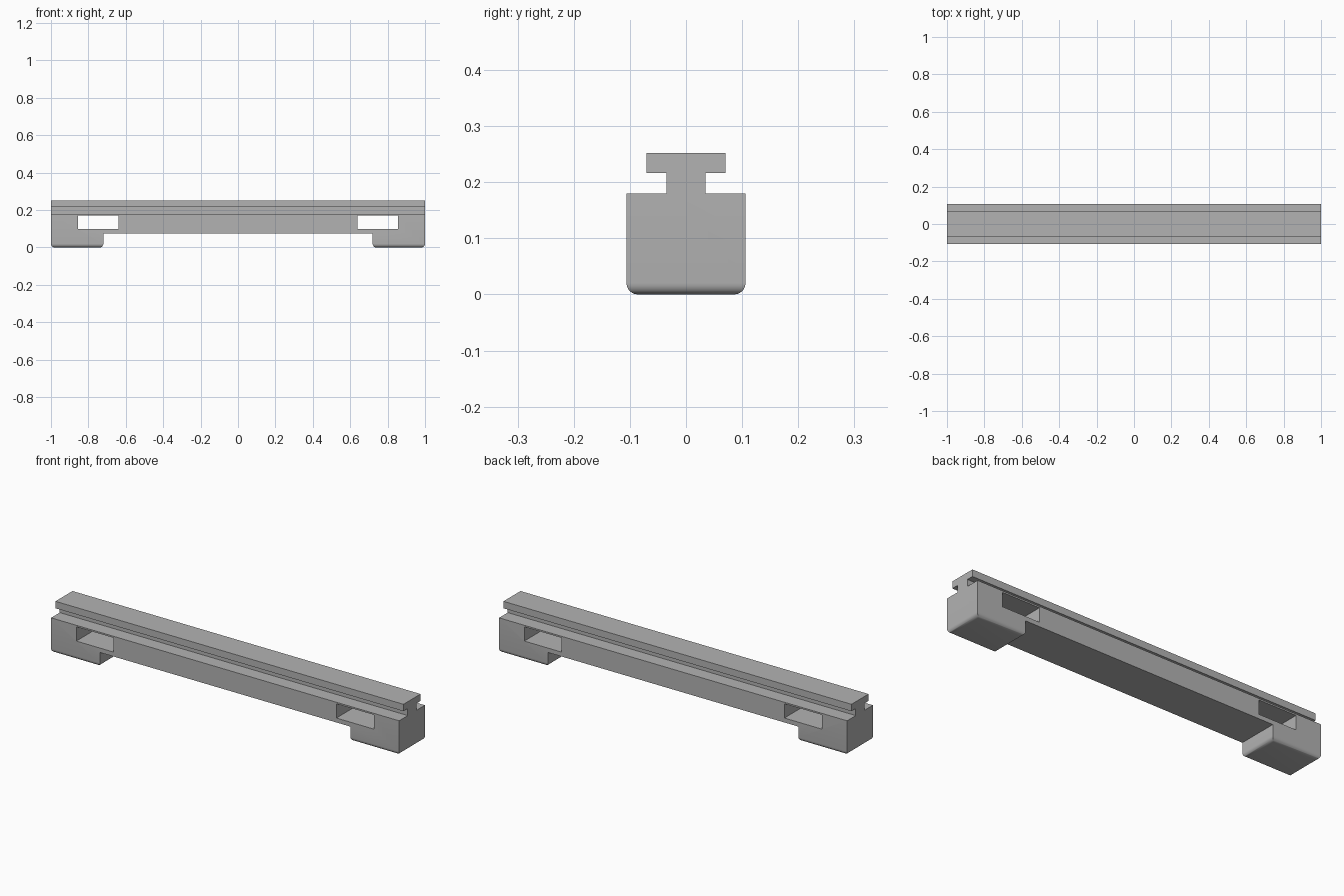
import bpy, bmesh
from mathutils import Vector

if "Cube" in bpy.data.objects:
    bpy.data.objects.remove(bpy.data.objects["Cube"])

grey = bpy.data.materials.new("mid grey")
grey.use_nodes = True
grey.diffuse_color = (0.45, 0.45, 0.45, 1)
grey.node_tree.nodes["Principled BSDF"].inputs["Base Color"].default_value = grey.diffuse_color


def make_object(name, bm):
    bmesh.ops.recalc_face_normals(bm, faces=bm.faces)
    mesh = bpy.data.meshes.new(name)
    bm.to_mesh(mesh)
    bm.free()
    mesh.materials.append(grey)
    obj = bpy.data.objects.new(name, mesh)
    bpy.context.collection.objects.link(obj)
    return obj


def make_cutter(name, x0, x1, z0, z1):
    bm = bmesh.new()
    bmesh.ops.create_cube(bm, size=1)
    bmesh.ops.scale(bm, verts=bm.verts, vec=(x1 - x0, 0.5, z1 - z0))
    bmesh.ops.translate(bm, verts=bm.verts, vec=((x0 + x1) / 2, 0, (z0 + z1) / 2))
    cutter = make_object(name, bm)
    cutter.hide_render = True
    return cutter


# Handle bar: T-rail cross-section extruded along its length
half = [(0.106, 0), (0.106, 0.18), (0.035, 0.18), (0.035, 0.216), (0.07, 0.216), (0.07, 0.252)]
outline = half + [(-y, z) for y, z in reversed(half)]
bm = bmesh.new()
face = bm.faces.new([bm.verts.new((-1, y, z)) for y, z in outline])
ext = bmesh.ops.extrude_face_region(bm, geom=[face])
bmesh.ops.translate(bm, vec=Vector((2, 0, 0)),
                    verts=[g for g in ext["geom"] if isinstance(g, bmesh.types.BMVert)])
rail = make_object("rail_with_feet", bm)

# Recess between the feet and the two through slots
cutters = [
    make_cutter("underside_cutter", -0.72, 0.72, -0.1, 0.075),
    make_cutter("right_slot_cutter", -0.855, -0.64, 0.098, 0.172),
    make_cutter("left_slot_cutter", 0.64, 0.855, 0.098, 0.172),
]
for cutter in cutters:
    mod = rail.modifiers.new(cutter.name, 'BOOLEAN')
    mod.operation = 'DIFFERENCE'
    mod.solver = 'EXACT'
    mod.object = cutter

bpy.context.view_layer.update()
cut = rail.evaluated_get(bpy.context.evaluated_depsgraph_get())
bm = bmesh.new()
bm.from_mesh(cut.to_mesh())
rail.modifiers.clear()
for cutter in cutters:
    bpy.data.objects.remove(cutter)

# Rounded bottom edges of both feet
bottom = [e for e in bm.edges if all(v.co.z < 0.001 for v in e.verts)
          and e.calc_face_angle(0) > 0.5]
bmesh.ops.bevel(bm, geom=bottom, offset=0.02, offset_type='OFFSET',
                segments=6, profile=0.5, affect='EDGES')
bm.to_mesh(rail.data)
bm.free()

bpy.ops.object.select_all(action='DESELECT')
rail.select_set(True)
bpy.context.view_layer.objects.active = rail
bpy.ops.object.shade_smooth_by_angle(angle=0.6)
